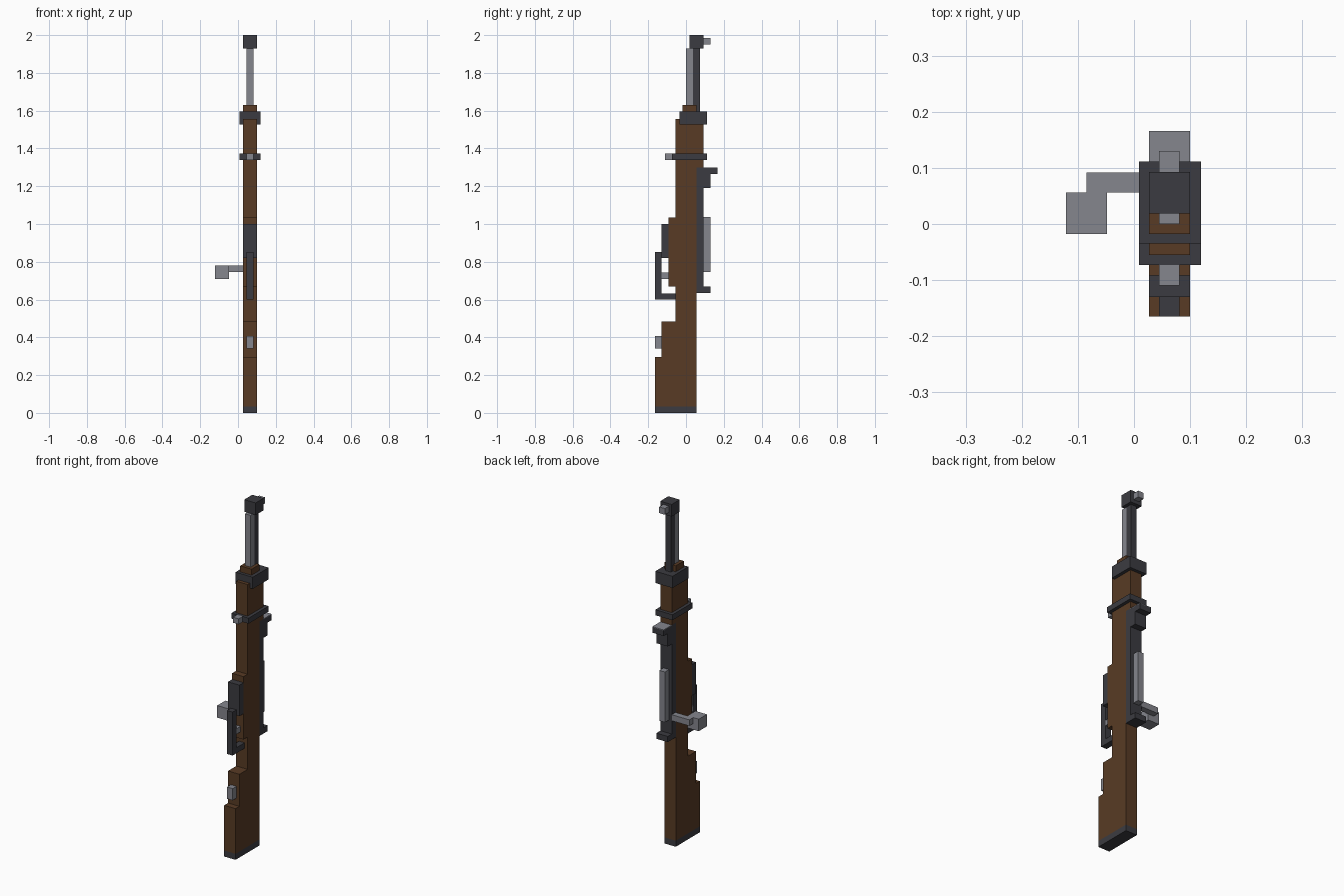
import bpy

old = bpy.data.objects.get("Cube")
if old:
    bpy.data.objects.remove(old, do_unlink=True)


def material(name, rgb):
    m = bpy.data.materials.new(name)
    m.use_nodes = True
    color = (*rgb, 1.0)
    m.diffuse_color = color
    m.node_tree.nodes["Principled BSDF"].inputs["Base Color"].default_value = color
    return m


wood = material("brown wood", (0.098, 0.044, 0.018))
dark = material("dark metal", (0.044, 0.044, 0.052))
steel = material("grey steel", (0.235, 0.24, 0.27))

# Shared widths across x: full stock, narrow fittings, wide bands
FULL = (0.027, 0.1)
THIN = (0.045, 0.081)
WIDE = (0.009, 0.119)


def box(name, mat, xs, ys, zs):
    """Flat-faced block spanning the given x, y and z ranges."""
    spans = (xs, ys, zs)
    bpy.ops.mesh.primitive_cube_add(size=1)
    ob = bpy.context.object
    ob.name = name
    for v in ob.data.vertices:
        v.co = [lo if c < 0 else hi for c, (lo, hi) in zip(v.co, spans)]
    ob.data.materials.append(mat)
    return ob


def side_profile(name, mat, xs, outline):
    """Extrude a closed (y, z) outline across the x range."""
    n = len(outline)
    verts = [(x, y, z) for x in xs for y, z in outline]
    faces = [list(range(n))[::-1], list(range(n, 2 * n))]
    faces += [(i, (i + 1) % n, (i + 1) % n + n, i + n) for i in range(n)]
    mesh = bpy.data.meshes.new(name)
    mesh.from_pydata(verts, [], faces)
    mesh.materials.append(mat)
    ob = bpy.data.objects.new(name, mesh)
    bpy.context.collection.objects.link(ob)
    # Consistent outward normals
    bpy.context.view_layer.objects.active = ob
    bpy.ops.object.mode_set(mode='EDIT')
    bpy.ops.mesh.select_all(action='SELECT')
    bpy.ops.mesh.normals_make_consistent(inside=False)
    bpy.ops.object.mode_set(mode='OBJECT')
    return ob


# Wooden stock with stepped butt, grip and fore-end
side_profile("stock", wood, FULL, [
    (-0.165, 0.035), (0.055, 0.035), (0.055, 1.3), (0.092, 1.3),
    (0.092, 1.555), (-0.055, 1.555), (-0.055, 1.035), (-0.092, 1.035),
    (-0.092, 0.67), (-0.055, 0.67), (-0.055, 0.483), (-0.13, 0.483),
    (-0.13, 0.297), (-0.165, 0.297)])
box("butt_plate", dark, FULL, (-0.165, 0.055), (0, 0.035))
box("stock_tip", wood, FULL, (-0.018, 0.055), (1.59, 1.63))

# Bands and sling fittings
box("front_band", dark, WIDE, (-0.035, 0.111), (1.527, 1.595))
box("middle_band", dark, WIDE, (-0.073, 0.111), (1.34, 1.372))
box("front_sling_loop", steel, THIN, (-0.11, -0.073), (1.34, 1.372))
box("rear_sling_loop", steel, THIN, (-0.165, -0.13), (0.34, 0.408))

# Barrel, cleaning rod and muzzle
box("barrel", dark, THIN, (0.036, 0.073), (1.59, 1.93))
box("cleaning_rod", steel, THIN, (0, 0.036), (1.63, 1.93))
box("muzzle", dark, FULL, (0.019, 0.093), (1.93, 2.0))
box("front_sight", steel, THIN, (0.093, 0.13), (1.95, 1.986))

# Receiver with rear lug and bolt
box("receiver", dark, FULL, (0.055, 0.092), (0.635, 1.3))
box("receiver_lug", dark, FULL, (0.092, 0.129), (0.635, 0.668))
box("bolt", steel, THIN, (0.092, 0.129), (0.745, 1.037))
box("bolt_handle", steel, (-0.085, 0.027), (0.056, 0.0915), (0.745, 0.78))
box("bolt_knob", steel, (-0.121, -0.048), (-0.018, 0.056), (0.71, 0.78))

# Rear sight: stepped block with a bright top plate
box("rear_sight_base", dark, FULL, (0.092, 0.129), (1.19, 1.265))
box("rear_sight", dark, FULL, (0.092, 0.166), (1.265, 1.296))
box("rear_sight_plate", steel, FULL, (0.092, 0.166), (1.296, 1.3))

# Magazine, trigger and guard
box("magazine", dark, FULL, (-0.13, -0.092), (0.82, 1.0))
box("trigger", steel, THIN, (-0.13, -0.092), (0.71, 0.742))
side_profile("trigger_guard", dark, THIN, [
    (-0.165, 0.6), (-0.055, 0.6), (-0.055, 0.632), (-0.13, 0.632),
    (-0.13, 0.852), (-0.165, 0.852)])
